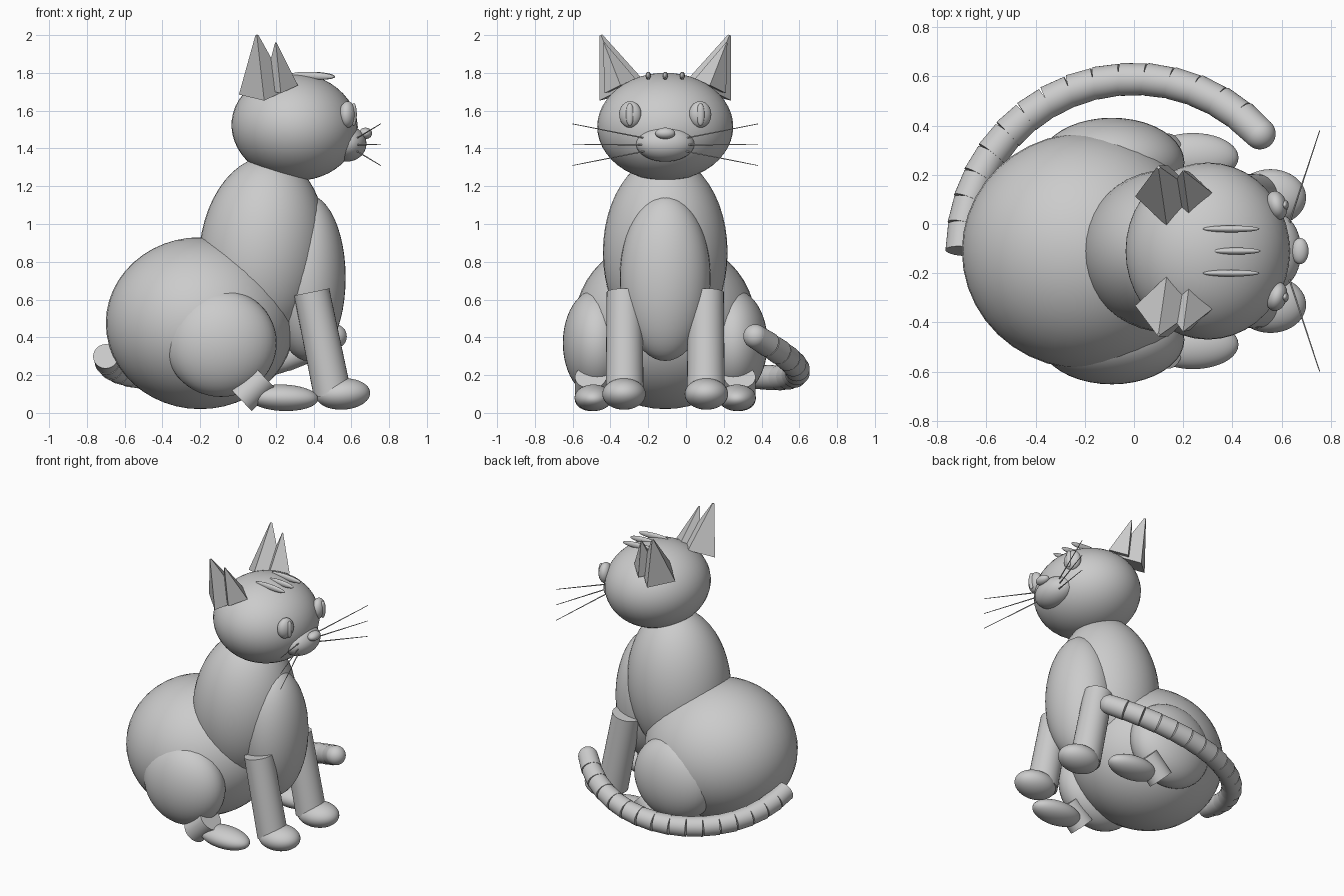
import bpy, bmesh
from math import radians, cos, sin
from mathutils import Vector, Matrix

if "Cube" in bpy.data.objects:
    bpy.data.objects.remove(bpy.data.objects["Cube"])

MID = -0.11  # the cat's plane of symmetry (it faces +x)
UP = Vector((0, 0, 1))


def finish(name, bm, smooth=True):
    me = bpy.data.meshes.new(name)
    bm.to_mesh(me)
    bm.free()
    ob = bpy.data.objects.new(name, me)
    bpy.context.collection.objects.link(ob)
    if smooth:
        for p in me.polygons:
            p.use_smooth = len(p.vertices) <= 4  # keep end caps flat
        me.set_sharp_from_angle(angle=radians(40))
    return ob


def ball(name, x, y, z, rx, ry, rz, tilt=0, turn=0):
    """Ellipsoid; y is the offset from the symmetry plane."""
    bm = bmesh.new()
    bmesh.ops.create_uvsphere(bm, u_segments=40, v_segments=24, radius=1)
    m = (Matrix.Translation((x, MID + y, z)) @ Matrix.Rotation(radians(turn), 4, 'Z')
         @ Matrix.Rotation(radians(tilt), 4, 'Y') @ Matrix.Diagonal((rx, ry, rz, 1)))
    bm.transform(m)
    return finish(name, bm)


def rod(name, a, b, r1, r2, sides=32, smooth=True):
    """Cylinder or cone from a to b; y is the offset from the symmetry plane."""
    a, b = Vector(a), Vector(b)
    d = b - a
    bm = bmesh.new()
    bmesh.ops.create_cone(bm, cap_ends=True, segments=sides, radius1=r1,
                          radius2=r2, depth=d.length)
    mid = (a + b) / 2 + Vector((0, MID, 0))
    bm.transform(Matrix.Translation(mid) @ UP.rotation_difference(d).to_matrix().to_4x4())
    return finish(name, bm, smooth)


# Body masses
ball("hindquarters", -0.20, 0, 0.475, 0.50, 0.48, 0.455)
ball("torso", 0.13, 0, 0.85, 0.335, 0.33, 0.51, tilt=6)
ball("chest_patch", 0.37, 0, 0.715, 0.20, 0.24, 0.44)
ball("head", 0.30, 0, 1.515, 0.335, 0.36, 0.285, tilt=6)

# Face
ball("muzzle", 0.575, 0, 1.425, 0.105, 0.155, 0.095)
ball("nose", 0.675, 0, 1.48, 0.035, 0.053, 0.03)
for i, y in enumerate((-0.09, 0, 0.09)):
    x = 0.415 if y == 0 else 0.395
    ball(f"forehead_stripe_{i}", x, y, 1.785, 0.1 if y == 0 else 0.115, 0.014, 0.02, tilt=3)

for side, s in (("right", -1), ("left", 1)):
    # Eyes and ears
    ball(f"eye_{side}", 0.58, s * 0.185, 1.58, 0.042, 0.06, 0.07, turn=s * 15)
    ball(f"pupil_{side}", 0.613, s * 0.187, 1.58, 0.016, 0.021, 0.06)
    rod(f"ear_{side}", (0.136, s * 0.225, 1.70), (0.10, s * 0.34, 2.0), 0.132, 0.008, 4, False)
    rod(f"inner_ear_{side}", (0.225, s * 0.235, 1.725), (0.20, s * 0.325, 1.96),
        0.093, 0.004, 4, False)
    # Whiskers
    for i, (z0, z1) in enumerate(((1.455, 1.53), (1.42, 1.42), (1.385, 1.31))):
        rod(f"whisker_{side}_{i}", (0.63, s * 0.11, z0), (0.755, s * 0.49, z1),
            0.004, 0.002, 8)
    # Hind legs
    ball(f"thigh_{side}", -0.09, s * 0.36, 0.37, 0.295, 0.182, 0.285)
    rod(f"ankle_{side}", (0.015, s * 0.395, 0.07), (0.14, s * 0.395, 0.19), 0.083, 0.083)
    ball(f"hind_paw_{side}", 0.24, s * 0.38, 0.08, 0.185, 0.10, 0.07, tilt=2)
    # Front legs
    rod(f"front_leg_{side}", (0.50, s * 0.215, 0.10), (0.39, s * 0.215, 0.64), 0.1, 0.095)
    ball(f"front_paw_{side}", 0.555, s * 0.218, 0.1, 0.145, 0.115, 0.083, tilt=-3)

# Segmented tail curling round the left side
N = 16


def tail_point(t):
    a = radians(180 - 137 * t)
    return Vector((0.70 * cos(a), 0.70 * sin(a), 0.30 - 0.545 * t + 0.65 * t * t))


for i in range(N):
    rod(f"tail_segment_{i}", tail_point(i / N), tail_point((i + 1) / N), 0.067, 0.064)
tip = tail_point(1)
ball("tail_tip", tip.x, tip.y, tip.z, 0.064, 0.064, 0.064)
